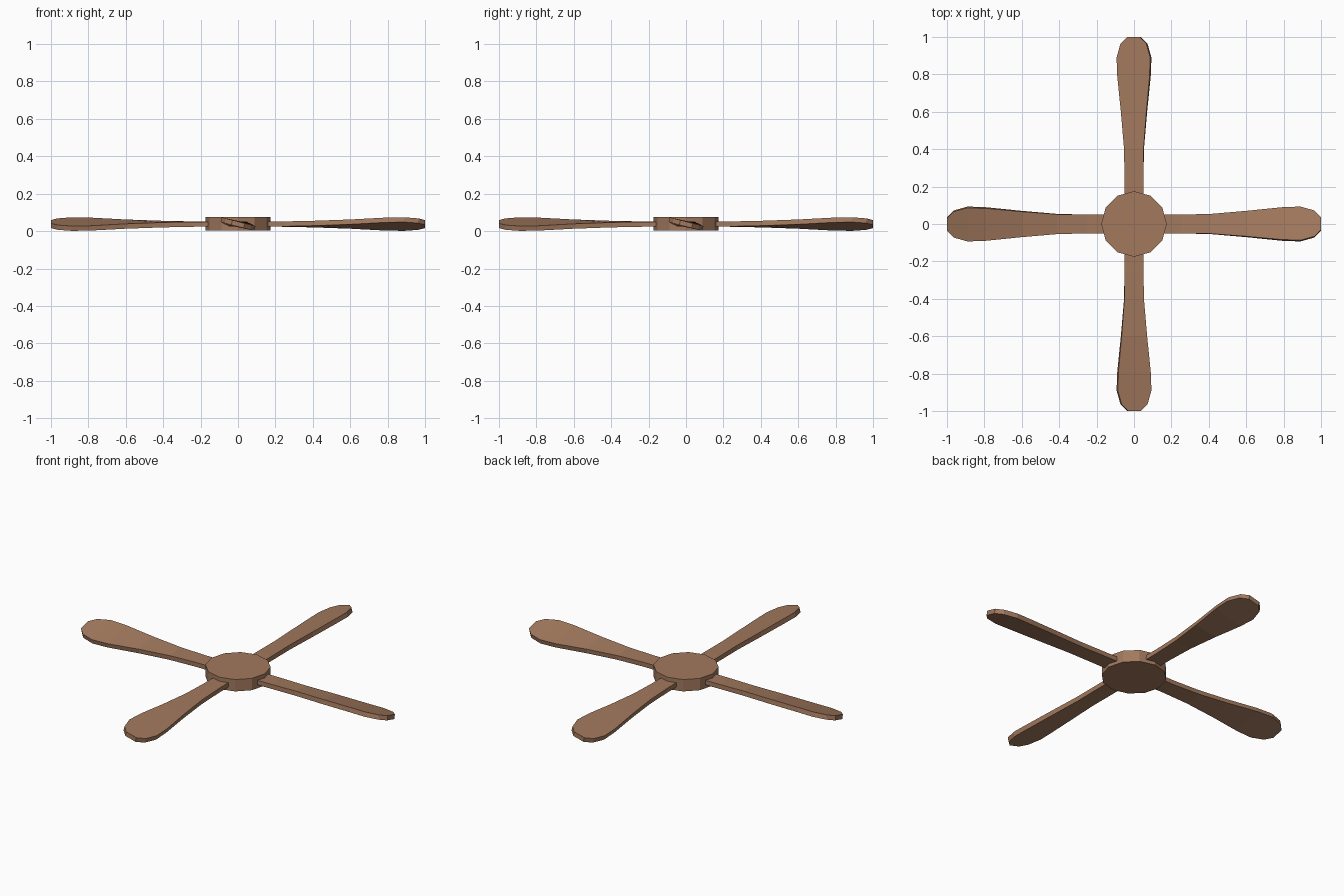
import bpy, bmesh, math
from mathutils import Matrix

if "Cube" in bpy.data.objects:
    bpy.data.objects.remove(bpy.data.objects["Cube"])

MID_Z = 0.0375

wood = bpy.data.materials.new("brown wood")
wood.diffuse_color = (0.36, 0.19, 0.11, 1)
wood.use_nodes = True
wood.node_tree.nodes["Principled BSDF"].inputs["Base Color"].default_value = wood.diffuse_color


def add_object(name, bm):
    bmesh.ops.recalc_face_normals(bm, faces=bm.faces[:])
    mesh = bpy.data.meshes.new(name)
    bm.to_mesh(mesh)
    bm.free()
    mesh.materials.append(wood)
    obj = bpy.data.objects.new(name, mesh)
    bpy.context.collection.objects.link(obj)
    return obj


# twelve-sided hub disc
bm = bmesh.new()
bmesh.ops.create_cone(bm, cap_ends=True, segments=12, radius1=0.175,
                      radius2=0.175, depth=0.07,
                      matrix=Matrix.Translation((0, 0, MID_Z + 0.002)))
add_object("hub", bm)

# blade stations: distance from centre, half width
STATIONS = [(0.12, 0.05), (0.25, 0.05), (0.41, 0.053), (0.60, 0.069),
            (0.79, 0.089), (0.89, 0.093), (0.965, 0.071), (1.0, 0.034)]
HALF_T = 0.0132


def blade(name, angle):
    bm = bmesh.new()
    rings = []
    for r, w in STATIONS:
        # pitch grows from the flat root to the tip
        pitch = math.radians(14.5) * min(max((r - 0.2) / 0.6, 0.05), 1)
        c, s = math.cos(pitch), math.sin(pitch)
        ring = []
        for y, z in ((-w, -HALF_T), (w, -HALF_T), (w, HALF_T), (-w, HALF_T)):
            ring.append(bm.verts.new((r, y * c + z * s, z * c - y * s)))
        rings.append(ring)
    for a, b in zip(rings, rings[1:]):
        for i in range(4):
            j = (i + 1) % 4
            bm.faces.new((a[i], a[j], b[j], b[i]))
    bm.faces.new(rings[0])
    bm.faces.new(rings[-1])
    bm.transform(Matrix.Translation((0, 0, MID_Z)) @ Matrix.Rotation(angle, 4, 'Z'))
    add_object(name, bm)


# four blades around the hub
for k in range(4):
    blade(f"blade_{k + 1}", k * math.pi / 2)
